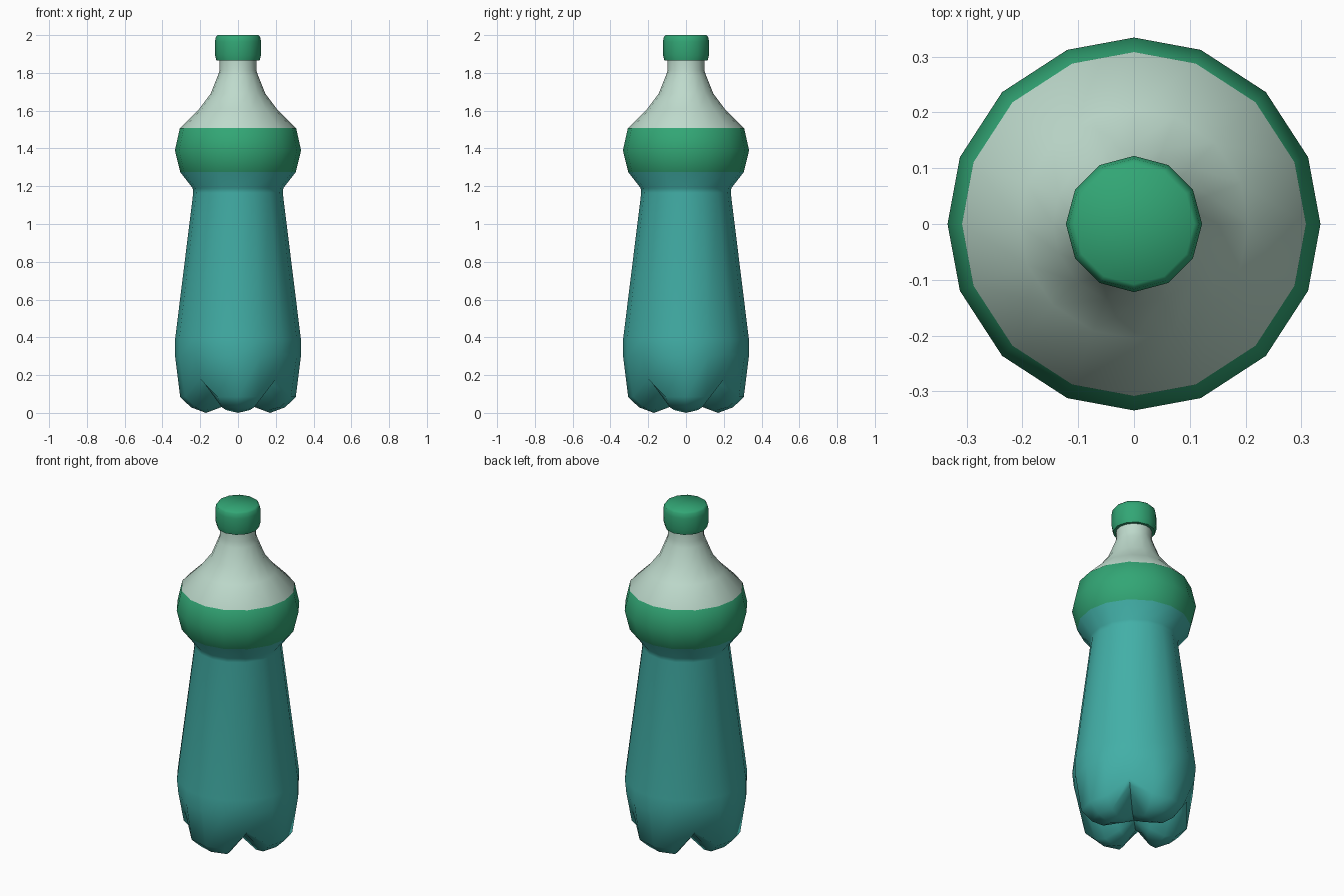
import bpy, bmesh, math

if "Cube" in bpy.data.objects:
    bpy.data.objects.remove(bpy.data.objects["Cube"])


def srgb(*c):
    return [(v / 255 / 12.92 if v < 11 else ((v / 255 + 0.055) / 1.055) ** 2.4) for v in c] + [1.0]


def material(name, *c):
    m = bpy.data.materials.new(name)
    m.diffuse_color = srgb(*c)
    m.use_nodes = True
    m.node_tree.nodes["Principled BSDF"].inputs["Base Color"].default_value = m.diffuse_color
    return m


TEAL = material("teal plastic", 66, 175, 167)
GREEN = material("green plastic", 50, 166, 117)
PALE = material("pale plastic", 190, 218, 204)


def skin(name, rings, mats, bottom, top, rule=None, angle=50):
    """Bridge rings of points, close both ends, colour faces by a rule on height."""
    bm = bmesh.new()
    loops = [[bm.verts.new(p) for p in ring] for ring in rings]
    n = len(loops[0])
    for a, b in zip(loops, loops[1:]):
        for i in range(n):
            j = (i + 1) % n
            bm.faces.new((a[i], a[j], b[j], b[i]))
    for loop, z in ((loops[0], bottom), (loops[-1], top)):
        tip = bm.verts.new((0, 0, z))
        for i in range(n):
            bm.faces.new((loop[i], loop[(i + 1) % n], tip))
    bmesh.ops.recalc_face_normals(bm, faces=bm.faces)
    for f in bm.faces:
        if rule:
            f.material_index = rule(f.calc_center_median().z)
    me = bpy.data.meshes.new(name)
    bm.to_mesh(me)
    bm.free()
    for m in mats:
        me.materials.append(m)
    ob = bpy.data.objects.new(name, me)
    bpy.context.collection.objects.link(ob)
    bpy.ops.object.select_all(action='DESELECT')
    ob.select_set(True)
    bpy.context.view_layer.objects.active = ob
    bpy.ops.object.shade_smooth_by_angle(angle=math.radians(angle))
    return ob


def polar(r, deg, z):
    a = math.radians(deg)
    return (r * math.cos(a), r * math.sin(a), z)


# Each spoke: angle and kind (0 foot, 1 foot shoulder, 2 valley between feet)
SPOKES = [(q * 90 + d, k) for q in range(4) for d, k in ((0, 0), (21, 1), (45, 2), (69, 1))]

# Four-footed base: (radius, height) for foot, shoulder, valley
BASE = [
    ((.09, .03), (.09, .045), (.09, .07)),
    ((.17, .0), (.175, .015), (.20, .13)),
    ((.25, .03), (.24, .03), (.25, .155)),
    ((.306, .085), (.30, .085), (.285, .18)),
    ((.333, .30), (.333, .30), (.325, .31)),
]
# Round body above the base: (radius, height)
BODY = [(.333, .39), (.237, 1.165), (.24, 1.19), (.306, 1.275), (.334, 1.39),
        (.308, 1.507), (.205, 1.61), (.145, 1.69), (.107, 1.785), (.097, 1.815), (.097, 1.88)]

rings = [[polar(row[k][0], d, row[k][1]) for d, k in SPOKES] for row in BASE]
rings += [[polar(r, d, z) for d, k in SPOKES] for r, z in BODY]
skin("bottle_body", rings, (TEAL, GREEN, PALE), .08, 1.88,
     lambda z: 0 if z < 1.275 else 1 if z < 1.507 else 2)

# Twelve-sided screw cap
CAP = [(.114, 1.865), (.122, 1.895), (.122, 1.965), (.117, 1.99), (.108, 2.0)]
skin("screw_cap", [[polar(r, i * 30, z) for i in range(12)] for r, z in CAP],
     (GREEN,), 1.865, 2.0)
